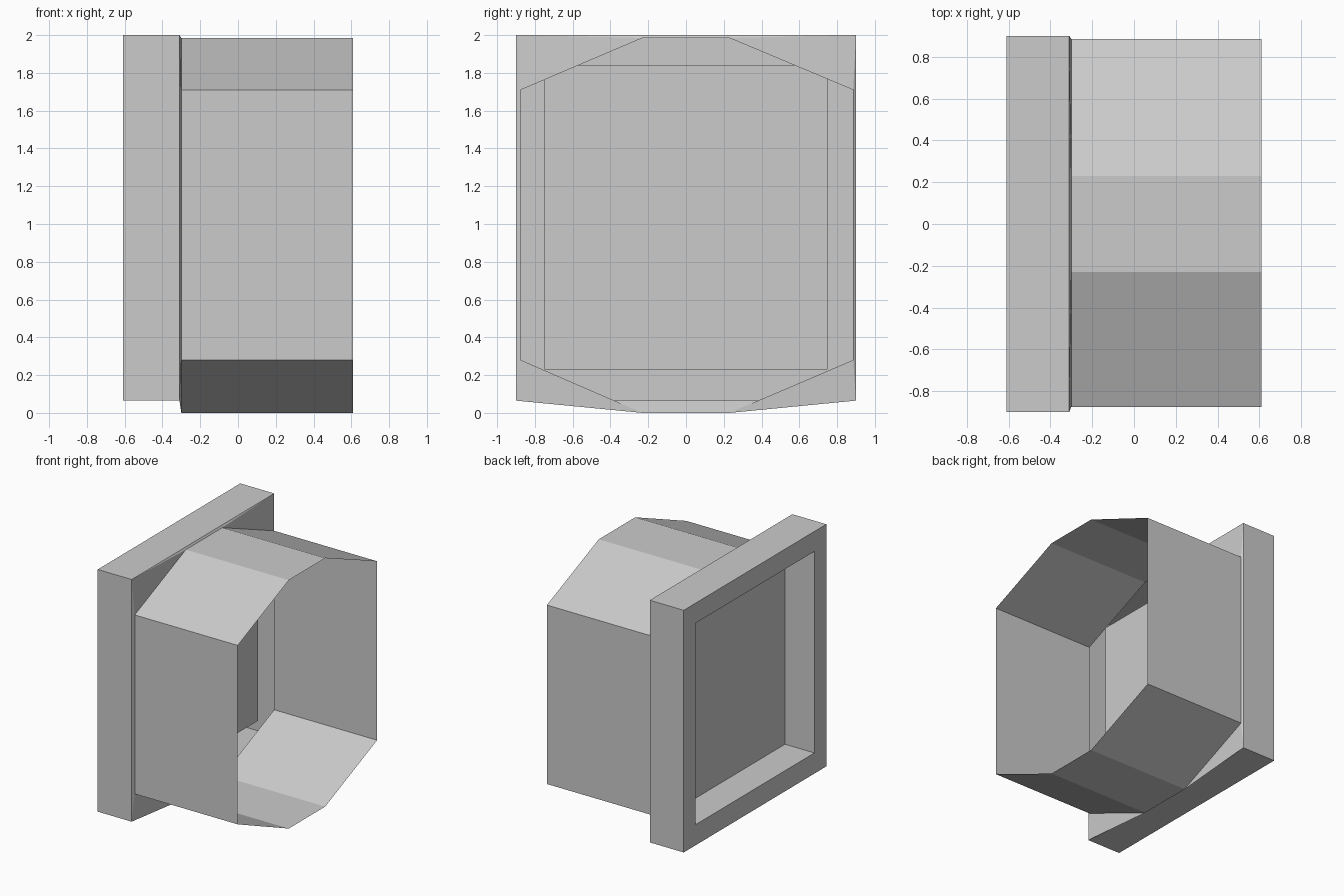
import bpy
import bmesh

if "Cube" in bpy.data.objects:
    bpy.data.objects.remove(bpy.data.objects["Cube"], do_unlink=True)

grey = bpy.data.materials.new("plain grey")
grey.use_nodes = True
colour = (0.6, 0.6, 0.6, 1)
grey.diffuse_color = colour
grey.node_tree.nodes["Principled BSDF"].inputs["Base Color"].default_value = colour


def rectangle(x, half, low, high):
    """Four corners, each doubled so the ring matches the octagon."""
    corners = [(-half, low), (half, low), (half, high), (-half, high)]
    return [(x, y, z) for y, z in corners for _ in range(2)]


def octagon(x):
    """Chamfered section, in the same order as the rectangle."""
    wide, narrow, shift = 0.88, 0.23, 0.005
    profile = [(-wide + shift, 0.28), (-narrow, 0), (narrow, 0), (wide + shift, 0.28),
               (wide + shift, 1.71), (narrow, 1.985), (-narrow, 1.985), (-wide + shift, 1.71)]
    return [(x, y, z) for y, z in profile]


def loft(name, sections, cap_start=False):
    """Skin consecutive sections into an open shell."""
    bm = bmesh.new()
    rings = [[bm.verts.new(p) for p in section] for section in sections]
    for a, b in zip(rings, rings[1:]):
        for i in range(len(a)):
            j = (i + 1) % len(a)
            bm.faces.new((a[i], a[j], b[j], b[i]))
    if cap_start:
        bm.faces.new(rings[0][::-1])
    bmesh.ops.remove_doubles(bm, verts=bm.verts[:], dist=0.0001)
    mesh = bpy.data.meshes.new(name)
    bm.to_mesh(mesh)
    bm.free()
    mesh.materials.append(grey)
    obj = bpy.data.objects.new(name, mesh)
    bpy.context.collection.objects.link(obj)
    return obj


# Recessed square frame with its flange running out to the barrel, hollow behind
back, flange, recess, joint, end = -0.61, -0.31, -0.35, -0.30, 0.61
loft("recessed_frame", [
    rectangle(recess, 0.75, 0.23, 1.84),
    rectangle(back, 0.75, 0.23, 1.84),
    rectangle(back, 0.9, 0.065, 2),
    rectangle(flange, 0.9, 0.065, 2),
    octagon(joint),
], cap_start=True)

# Open eight-sided barrel
loft("barrel", [octagon(joint), octagon(end)])
